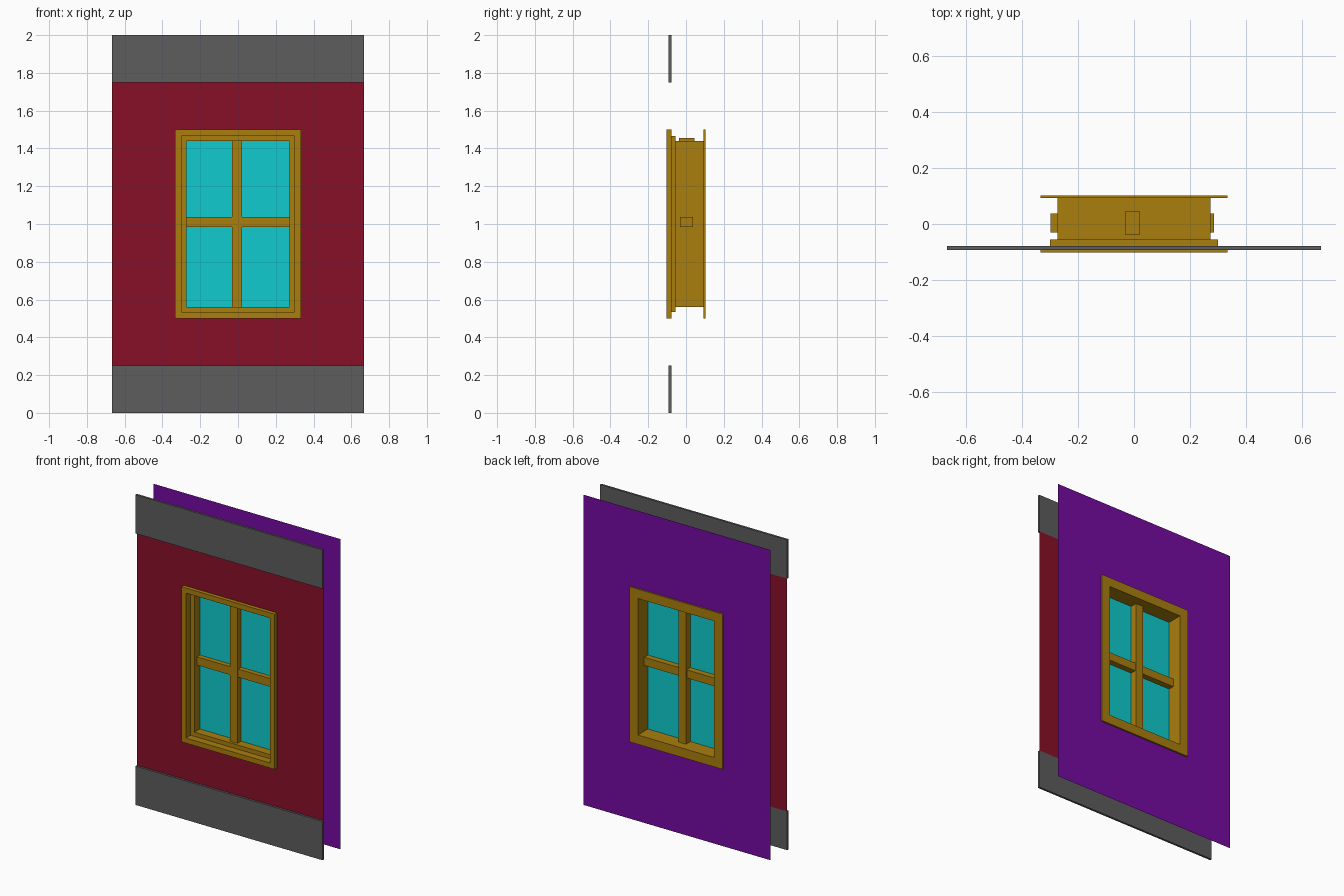
import bpy

if "Cube" in bpy.data.objects:
    bpy.data.objects.remove(bpy.data.objects["Cube"])


def material(name, rgb):
    m = bpy.data.materials.new(name)
    m.diffuse_color = (*rgb, 1)
    m.use_nodes = True
    m.node_tree.nodes["Principled BSDF"].inputs["Base Color"].default_value = m.diffuse_color
    return m


RED = material("wall_red", (0.25, 0.005, 0.02))
PURPLE = material("wall_purple", (0.18, 0.003, 0.36))
WOOD = material("wood", (0.40, 0.21, 0.004))
GLASS = material("glass", (0.005, 0.60, 0.62))
TRIM = material("dark_grey", (0.11, 0.11, 0.11))


def mesh_object(name, verts, faces, mat):
    me = bpy.data.meshes.new(name)
    me.from_pydata(verts, [], faces)
    me.materials.append(mat)
    ob = bpy.data.objects.new(name, me)
    bpy.context.collection.objects.link(ob)
    return ob


def loft(name, rings, mat):
    """Join rectangular rings (half width, half height, y) centred on z = 1."""
    verts = [(sx * hx, y, 1 + sz * hz) for hx, hz, y in rings
             for sx, sz in ((-1, -1), (1, -1), (1, 1), (-1, 1))]
    faces = []
    for r in range(len(rings) - 1):
        for i in range(4):
            a, b = r * 4 + i, r * 4 + (i + 1) % 4
            faces.append((a, b, b + 4, a + 4))
    return mesh_object(name, verts, faces, mat)


def box(name, x, y, z, mat):
    verts = [(a, b, c) for a in x for b in y for c in z]
    faces = [(0, 1, 3, 2), (4, 6, 7, 5), (0, 4, 5, 1),
             (2, 3, 7, 6), (0, 2, 6, 4), (1, 5, 7, 3)]
    return mesh_object(name, verts, faces, mat)


W = 0.667                 # half width of the wall panel
FX, FZ = 0.333, 0.5       # half size of the casing
FRONT, BACK = -0.078, 0.092

# Wall sheets with the window opening
loft("outer_wall", [(W, 0.75, FRONT), (FX, FZ, FRONT)], RED)
loft("inner_wall", [(FX, FZ, BACK), (W, 1.0, BACK)], PURPLE)

# Stepped window casing running through the wall
loft("window_casing", [
    (FX, FZ, FRONT), (FX, FZ, -0.102),
    (0.300, 0.467, -0.102), (0.300, 0.467, -0.055),
    (0.272, 0.440, -0.055), (0.272, 0.440, 0.102),
    (FX, FZ, 0.102), (FX, FZ, BACK)], WOOD)

# Glass pane
mesh_object("glass_pane", [(-0.272, 0, 0.56), (0.272, 0, 0.56),
                           (0.272, 0, 1.44), (-0.272, 0, 1.44)],
            [(0, 1, 2, 3)], GLASS)

# Glazing bars
box("vertical_bar", (-0.032, 0.022), (-0.037, 0.045), (0.56, 1.455), WOOD)
box("horizontal_bar", (-0.297, 0.285), (-0.031, 0.038), (0.984, 1.037), WOOD)

# Grey bands at the foot and head of the outer wall
for name, z in (("lower_band", (0, 0.25)), ("upper_band", (1.75, 2.0))):
    box(name, (-W, W), (-0.092, FRONT), z, TRIM)
